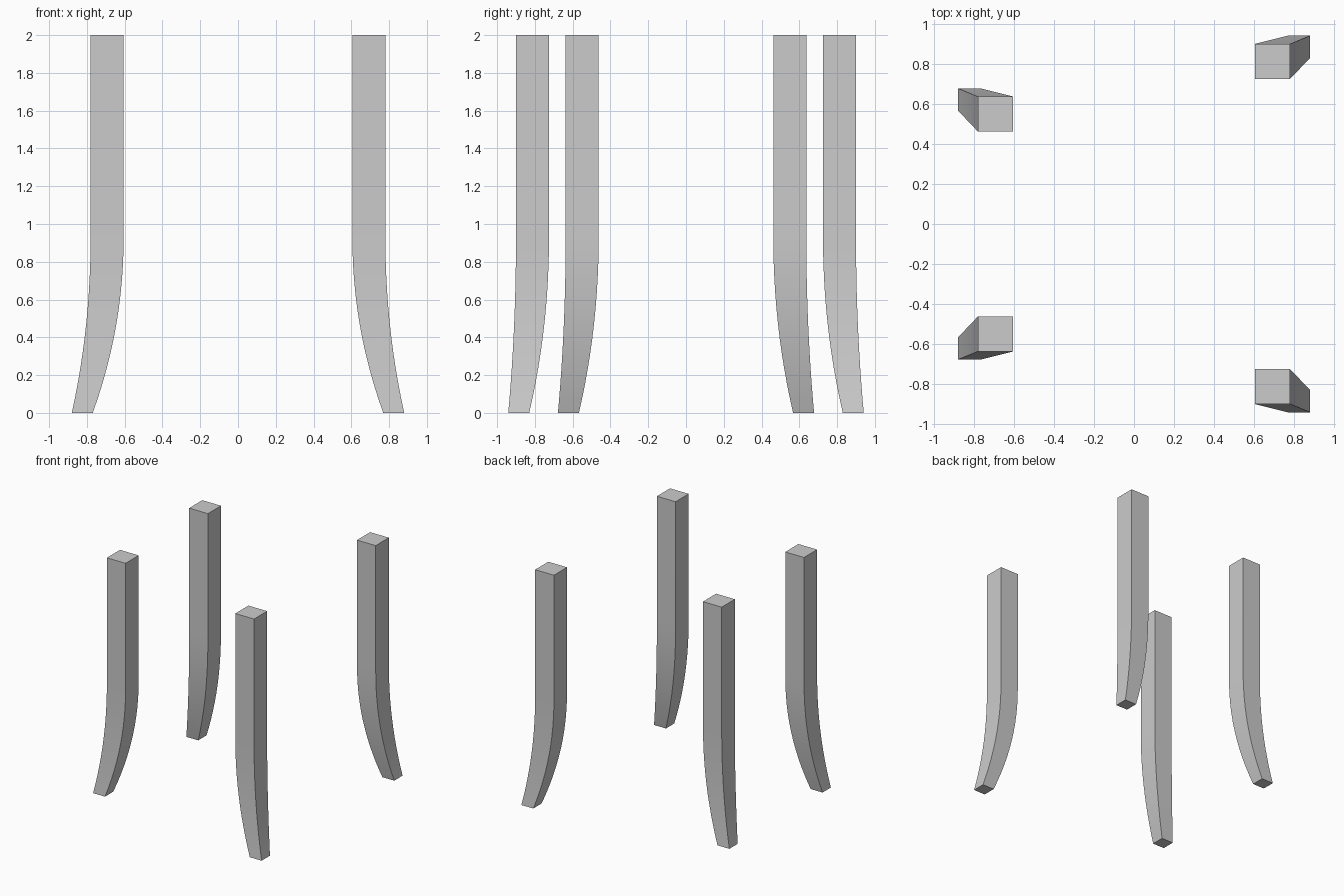
import bpy, bmesh

if "Cube" in bpy.data.objects:
    bpy.data.objects.remove(bpy.data.objects["Cube"])

BEND_Z = 0.95      # height where the leg starts to curve outward
STEPS = 12


def leg(name, sx, sy, y_in):
    """Square leg, straight above, flaring outward and tapering to the foot."""
    x_in, width = 0.605, 0.175
    bm = bmesh.new()
    rings = []
    heights = [BEND_Z * i / STEPS for i in range(STEPS + 1)] + [2.0]
    for z in heights:
        t = max(0.0, 1 - z / BEND_Z) ** 2.1
        x0, x1 = x_in + 0.164 * t, x_in + width + 0.10 * t
        y0, y1 = y_in + 0.105 * t, y_in + width + 0.041 * t
        rings.append([bm.verts.new((sx * x, sy * y, z))
                      for x, y in ((x0, y0), (x1, y0), (x1, y1), (x0, y1))])
    for a, b in zip(rings, rings[1:]):
        for i in range(4):
            j = (i + 1) % 4
            bm.faces.new((a[i], a[j], b[j], b[i]))
    bm.faces.new(rings[0])
    bm.faces.new(rings[-1])
    bmesh.ops.recalc_face_normals(bm, faces=bm.faces)
    mesh = bpy.data.meshes.new(name)
    bm.to_mesh(mesh)
    bm.free()
    obj = bpy.data.objects.new(name, mesh)
    bpy.context.collection.objects.link(obj)
    bpy.ops.object.select_all(action='DESELECT')
    obj.select_set(True)
    bpy.context.view_layer.objects.active = obj
    bpy.ops.object.shade_smooth_by_angle()


# Right pair stands wider apart than the left pair
for side, sx, y_in in (("right", 1, 0.725), ("left", -1, 0.462)):
    for end, sy in (("front", -1), ("back", 1)):
        leg(f"{end}_{side}_leg", sx, sy, y_in)
